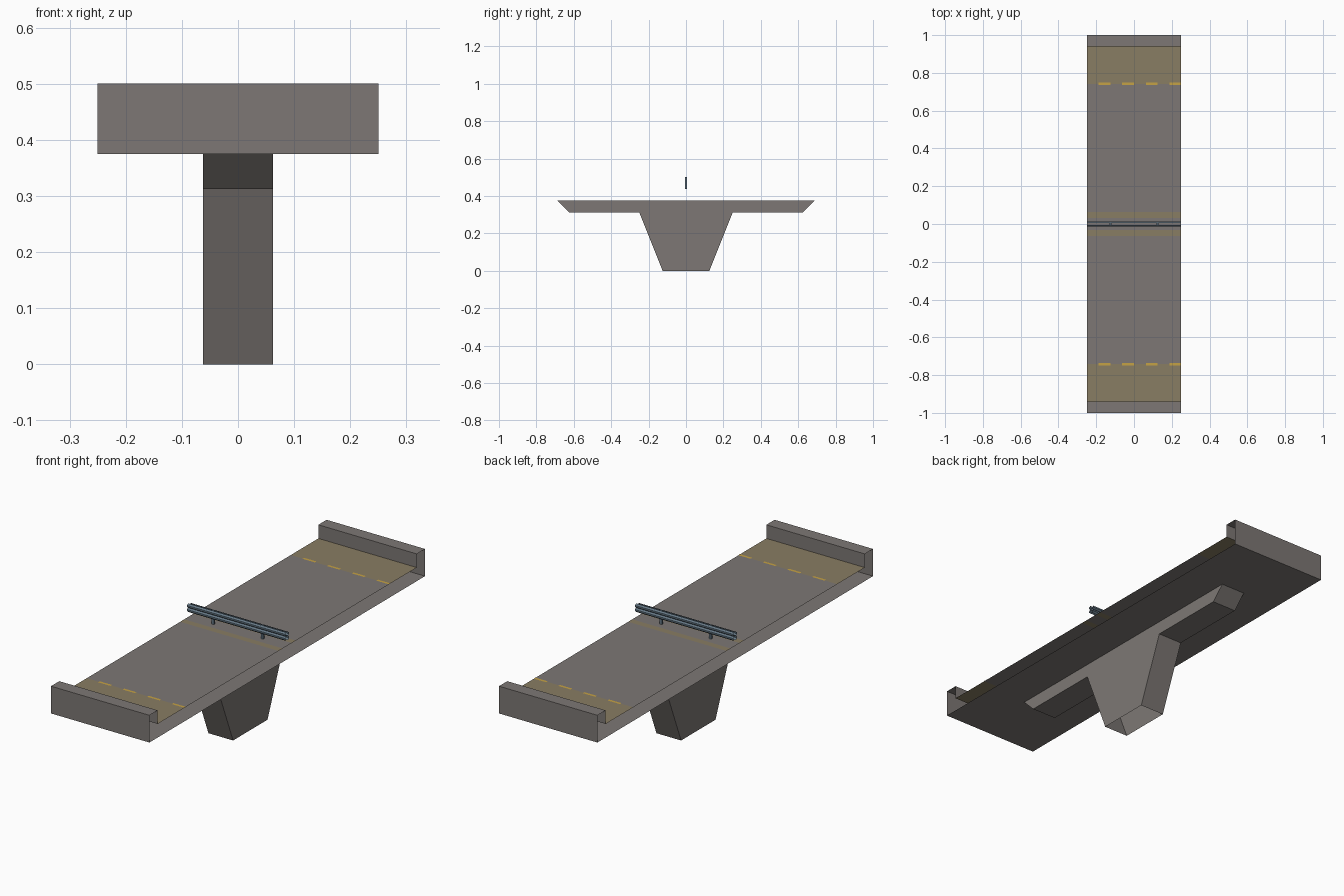
import bpy, bmesh

if "Cube" in bpy.data.objects:
    bpy.data.objects.remove(bpy.data.objects["Cube"])


def material(name, rgb):
    m = bpy.data.materials.new(name)
    m.diffuse_color = (*rgb, 1)
    m.use_nodes = True
    m.node_tree.nodes["Principled BSDF"].inputs["Base Color"].default_value = m.diffuse_color
    return m


CONCRETE = material("grey concrete", (0.205, 0.187, 0.176))
DIRT = material("tan dirt", (0.25, 0.205, 0.125))
YELLOW = material("yellow paint", (0.56, 0.36, 0.06))
STEEL = material("blue grey steel", (0.13, 0.185, 0.235))


def make(name, bm, *mats):
    me = bpy.data.meshes.new(name)
    bm.to_mesh(me)
    bm.free()
    for m in mats:
        me.materials.append(m)
    ob = bpy.data.objects.new(name, me)
    bpy.context.collection.objects.link(ob)
    return ob


def strip(bm, profile, x0=-0.25, x1=0.25):
    """Sweep a (y, z) profile along x as an open sheet."""
    rows = [(bm.verts.new((x0, y, z)), bm.verts.new((x1, y, z))) for y, z in profile]
    return [bm.faces.new((a[0], a[1], b[1], b[0])) for a, b in zip(rows, rows[1:])]


TOP, LOW, RIM = 0.4375, 0.375, 0.5

# Deck shell: end walls with caps, road surface, open at both x ends
half = [(1.0, LOW), (1.0, RIM), (0.94, RIM), (0.94, TOP), (0.74, TOP), (0.0625, TOP), (0.033, TOP)]
profile = [(-y, z) for y, z in half] + half[::-1]
bm = bmesh.new()
for f in strip(bm, profile):
    c = f.calc_center_median()
    y = abs(c.y)
    # dirt by the end walls and beside the guard rail
    if abs(c.z - TOP) < 0.001 and (0.74 < y < 0.94 or 0.033 < y < 0.0625):
        f.material_index = 1
make("bridge_deck", bm, CONCRETE, DIRT)

# Underside of the deck
bm = bmesh.new()
strip(bm, [(1, LOW), (-1, LOW)])
make("deck_underside", bm, CONCRETE)

# Pier with cross beam, open at the top and at the ground
bm = bmesh.new()
W = 0.0625
side = [(0.6875, LOW), (0.625, 0.3125), (0.25, 0.3125), (0.125, 0)]
strip(bm, side, -W, W)
strip(bm, [(-y, z) for y, z in side[::-1]], -W, W)
outline = [(-y, z) for y, z in side] + side[::-1]
bm.faces.new([bm.verts.new((W, y, z)) for y, z in outline])
bm.faces.new([bm.verts.new((-W, y, z)) for y, z in outline[::-1]])
bmesh.ops.remove_doubles(bm, verts=bm.verts, dist=0.0001)
make("pier", bm, CONCRETE)

# Dashed lane lines
bm = bmesh.new()
for y in (-0.742, 0.742):
    for i in range(4):
        x = -0.1875 + 0.125 * i
        strip(bm, [(y - 0.006, TOP + 0.001), (y + 0.006, TOP + 0.001)], x, x + 0.0625)
make("lane_dashes", bm, YELLOW)

# Corrugated guard rail, one sheet on each side of the posts
wave = [(0.005, 0.5), (0.013, 0.494), (0.013, 0.487), (0.006, 0.481),
        (0.013, 0.475), (0.013, 0.468), (0.005, 0.461)]
bm = bmesh.new()
strip(bm, wave[::-1])
strip(bm, [(-y, z) for y, z in wave])
make("guard_rail", bm, STEEL)

# Rail posts
bm = bmesh.new()
for x in (-0.125, 0.125):
    r = bmesh.ops.create_cube(bm, size=1)
    for v in r["verts"]:
        v.co = (x + v.co.x * 0.012, v.co.y * 0.009, (TOP + RIM) / 2 + v.co.z * (RIM - TOP))
make("rail_posts", bm, STEEL)
